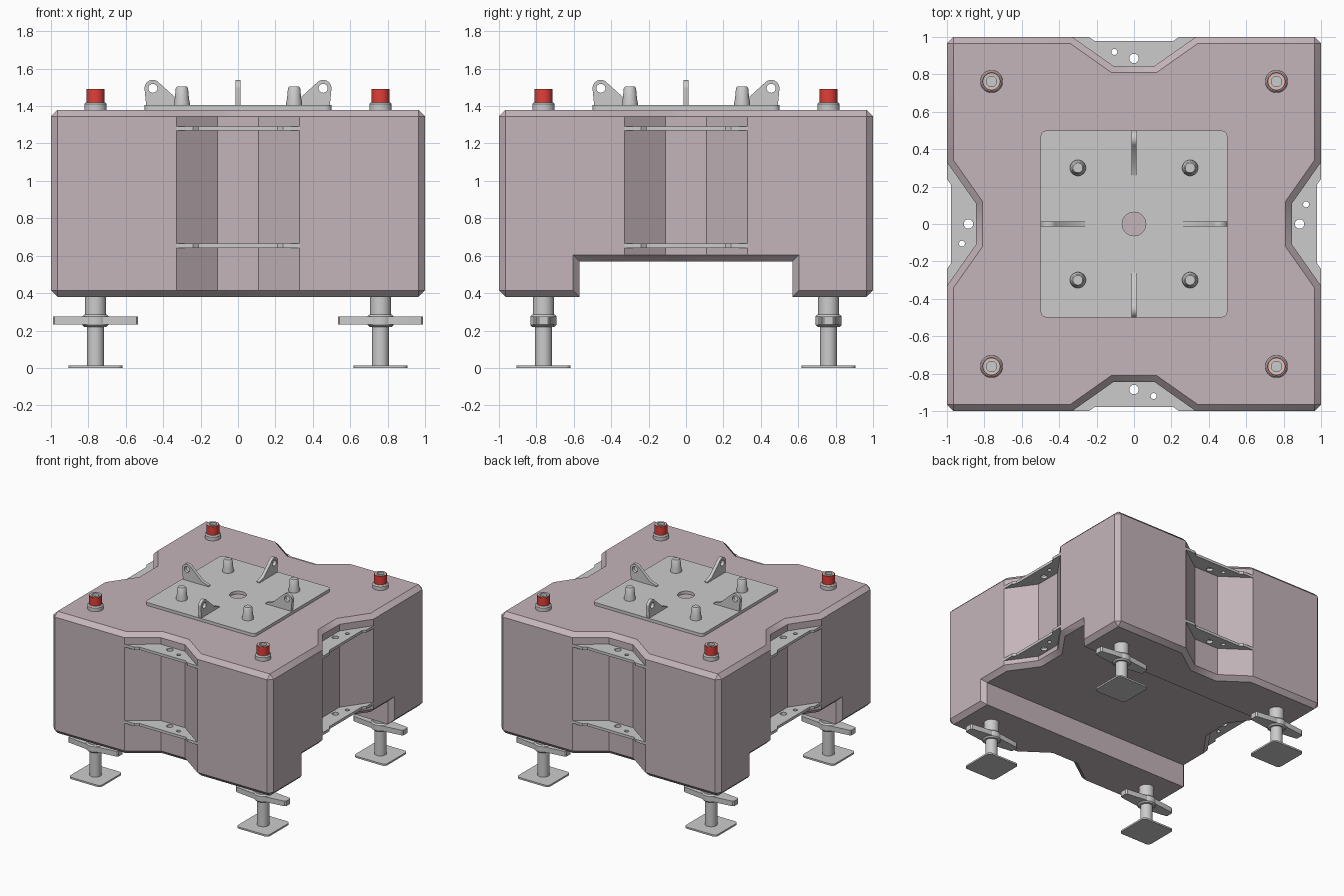
import bpy, bmesh
from math import sin, cos, pi, radians
from mathutils import Matrix

if "Cube" in bpy.data.objects:
    bpy.data.objects.remove(bpy.data.objects["Cube"])

col = bpy.context.collection


def material(name, rgb):
    m = bpy.data.materials.new(name)
    m.diffuse_color = (*rgb, 1)
    m.use_nodes = True
    m.node_tree.nodes["Principled BSDF"].inputs["Base Color"].default_value = m.diffuse_color
    return m


def add(name, mesh, loc=(0, 0, 0), rz=0, mat=None):
    ob = bpy.data.objects.new(name, mesh)
    ob.location = loc
    ob.rotation_euler.z = rz
    if mat and not mesh.materials:
        mesh.materials.append(mat)
    col.objects.link(ob)
    return ob


def finish(bm, name):
    bmesh.ops.remove_doubles(bm, verts=bm.verts, dist=1e-5)
    bmesh.ops.recalc_face_normals(bm, faces=bm.faces)
    mesh = bpy.data.meshes.new(name)
    bm.to_mesh(mesh)
    bm.free()
    return mesh


def loft(name, rings, caps=True):
    """Skin closed rings of equal length; merge coincident points."""
    bm = bmesh.new()
    vs = [[bm.verts.new(p) for p in r] for r in rings]
    n = len(rings[0])
    for a, b in zip(vs, vs[1:]):
        for i in range(n):
            j = (i + 1) % n
            bm.faces.new((a[i], a[j], b[j], b[i]))
    if caps == "strips":      # ring is a top row followed by a reversed bottom row
        for r in (vs[0], vs[-1]):
            for i in range(n // 2 - 1):
                bm.faces.new((r[i], r[i + 1], r[n - 2 - i], r[n - 1 - i]))
    elif caps:
        bm.faces.new(vs[0])
        bm.faces.new(vs[-1])
    return finish(bm, name)


def circle(r, cx=0, cy=0, n=32, a0=0, a1=2 * pi):
    full = abs(a1 - a0 - 2 * pi) < 1e-6
    return [(cx + r * cos(a0 + (a1 - a0) * i / (n if full else n - 1)),
             cy + r * sin(a0 + (a1 - a0) * i / (n if full else n - 1))) for i in range(n)]


def lathe(name, profile, n=32, caps=True):
    return loft(name, [[(x, y, z) for x, y in circle(r, n=n)] for r, z in profile], caps)


def plate(name, loops, thick, upright=False):
    """Flat plate with holes, centred on its thickness."""
    cu = bpy.data.curves.new(name, 'CURVE')
    cu.dimensions = '2D'
    cu.fill_mode = 'BOTH'
    cu.extrude = thick / 2
    for pts in loops:
        sp = cu.splines.new('POLY')
        sp.points.add(len(pts) - 1)
        for p, (x, y) in zip(sp.points, pts):
            p.co = (x, y, 0, 1)
        sp.use_cyclic_u = True
    ob = add(name, cu)
    mesh = bpy.data.meshes.new_from_object(ob.evaluated_get(bpy.context.evaluated_depsgraph_get()))
    bpy.data.objects.remove(ob)
    bm = bmesh.new()
    bm.from_mesh(mesh)
    if upright:
        bm.transform(Matrix.Rotation(pi / 2, 4, 'X'))
    return finish(bm, name)


def rounded_square(h, r, n=6):
    pts = []
    for k, (sx, sy) in enumerate(((1, 1), (-1, 1), (-1, -1), (1, -1))):
        pts += circle(r, sx * (h - r), sy * (h - r), n, k * pi / 2, (k + 1) * pi / 2)
    return pts


def four_sides(pts):
    out = []
    for c, s in ((1, 0), (0, 1), (-1, 0), (0, -1)):
        out += [(c * x - s * y, s * x + c * y) for x, y in pts]
    return out


concrete = material("concrete", (0.55, 0.46, 0.49))
red = material("red_cap", (0.75, 0.05, 0.04))

# Ballast block: notched square with chamfered edges
C = 0.965
outer = four_sides([(-C, -1), (-.33, -1), (-.11, -.845), (.11, -.845), (.33, -1), (C, -1)])
inner = four_sides([(-C, -C), (-.341, -C), (-.121, -.81), (.121, -.81), (.341, -C), (C, -C)])
levels = [(inner, .38), (outer, .415), (outer, 1.345), (inner, 1.38)]
bm_mesh = None


def block_mesh():
    bm = bmesh.new()
    vs = [[bm.verts.new((x, y, z)) for x, y in o] for o, z in levels]
    n = len(outer)
    for a, b in zip(vs, vs[1:]):
        for i in range(n):
            j = (i + 1) % n
            bm.faces.new((a[i], a[j], b[j], b[i]))
    # each inset corner is a doubled point, so skip one of the pair in the caps
    for r in (vs[0], vs[-1]):
        bm.faces.new([v for i, v in enumerate(r) if i % 6 != 5])
    for a, b in ((0, 0), (3, 3)):
        for i in range(5, n, 6):
            bmesh.ops.pointmerge(bm, verts=[vs[a][i], vs[b][(i + 1) % n]],
                                 merge_co=vs[b][(i + 1) % n].co.copy())
    return finish(bm, "ballast_block")


block = add("ballast_block", block_mesh(), mat=concrete)

# Fork tunnel under the block, flared at both ends
ins = [(C, -.57), (C, -.341), (.81, -.121), (.81, .121), (C, .341), (C, .57)]
out = [(1, -.605), (1, -.33), (.845, -.11), (.845, .11), (1, .33), (1, .605)]
far = [(2 * o[0] - i[0], 2 * o[1] - i[1]) for i, o in zip(ins, out)]


def tunnel_ring(row, side, z):
    top = [(side * x, y, z) for x, y in row]
    return top + [(x, y, .2) for x, y, _ in reversed(top)]


cutter = add("tunnel_cutter", loft("tunnel_cutter", [
    tunnel_ring(far, -1, .64), tunnel_ring(ins, -1, .57),
    tunnel_ring(ins, 1, .57), tunnel_ring(far, 1, .64)], "strips"))
cutter.hide_render = True
mod = block.modifiers.new("tunnel", 'BOOLEAN')
mod.operation = 'DIFFERENCE'
mod.solver = 'EXACT'
mod.object = cutter
bpy.context.view_layer.objects.active = block
bpy.ops.object.modifier_apply(modifier=mod.name)
bpy.data.objects.remove(cutter)

# Top plate with centre hole
add("top_plate", plate("top_plate", [rounded_square(.5, .035), circle(.063)], .025), (0, 0, 1.392))

# Shared meshes for repeated parts
bracket = plate("side_bracket", [
    [(-.33, -1), (-.24, -1), (-.21, -.978), (.21, -.978), (.24, -1), (.33, -1),
     (.11, -.84), (-.11, -.84)],
    circle(.025, 0, -.885, 24), circle(.016, .105, -.92, 20)], .022)
lug = plate("lifting_lug", [
    [(-.26, 1.395), (-.26, 1.412), (-.32, 1.432)]
    + circle(.045, -.455, 1.495, 14, radians(38), pi) + [(-.49, 1.395)],
    circle(.024, -.455, 1.495, 24)], .026, True)
pin = lathe("stacking_pin", [(.043, 1.40), (.042, 1.42), (.038, 1.44), (.033, 1.495), (.026, 1.505)])
collar = lathe("cap_collar", [(.06, 1.37), (.06, 1.41), (.052, 1.42), (.04, 1.42)])
sleeve = lathe("red_sleeve", [(.048, 1.415), (.048, 1.49), (.043, 1.49)], caps=False)
core = lathe("cap_core", [(.043, 1.40), (.043, 1.492), (.028, 1.492), (.028, 1.47)])
socket = lathe("leg_socket", [(.057, .25), (.057, .42)])
rod = lathe("leg_rod", [(.046, .005), (.046, .27)])
nut = lathe("leg_nut", [(.06, .22), (.07, .23), (.07, .275), (.06, .285)])
handle = plate("leg_handle", [[
    (-.228, -.025), (-.218, -.035), (0, -.062), (.218, -.035), (.228, -.025),
    (.228, .025), (.218, .035), (0, .062), (-.218, .035), (-.228, .025)]], .042)
foot = plate("leg_foot", [rounded_square(.145, .03)], .014)

# Brackets and lugs on each of the four sides
for k in range(4):
    rz = k * pi / 2
    add(f"lower_bracket_{k + 1}", bracket, (0, 0, .653), rz)
    add(f"upper_bracket_{k + 1}", bracket, (0, 0, 1.28), rz)
    add(f"lifting_lug_{k + 1}", lug, rz=rz)

# Pins, caps and adjustable legs at each corner
for k, (sx, sy) in enumerate(((-1, -1), (1, -1), (1, 1), (-1, 1)), 1):
    p = (.762 * sx, .762 * sy, 0)
    add(f"stacking_pin_{k}", pin, (.3 * sx, .3 * sy, 0))
    add(f"red_sleeve_{k}", sleeve, p, mat=red)
    for part, mesh in (("cap_collar", collar), ("cap_core", core), ("leg_socket", socket),
                       ("leg_rod", rod), ("leg_nut", nut)):
        add(f"{part}_{k}", mesh, p)
    add(f"leg_handle_{k}", handle, (p[0], p[1], .254))
    add(f"leg_foot_{k}", foot, (p[0], p[1], .007))

# Smooth round parts, keep hard edges
bpy.ops.object.select_all(action='SELECT')
bpy.ops.object.shade_smooth_by_angle(angle=radians(30))
